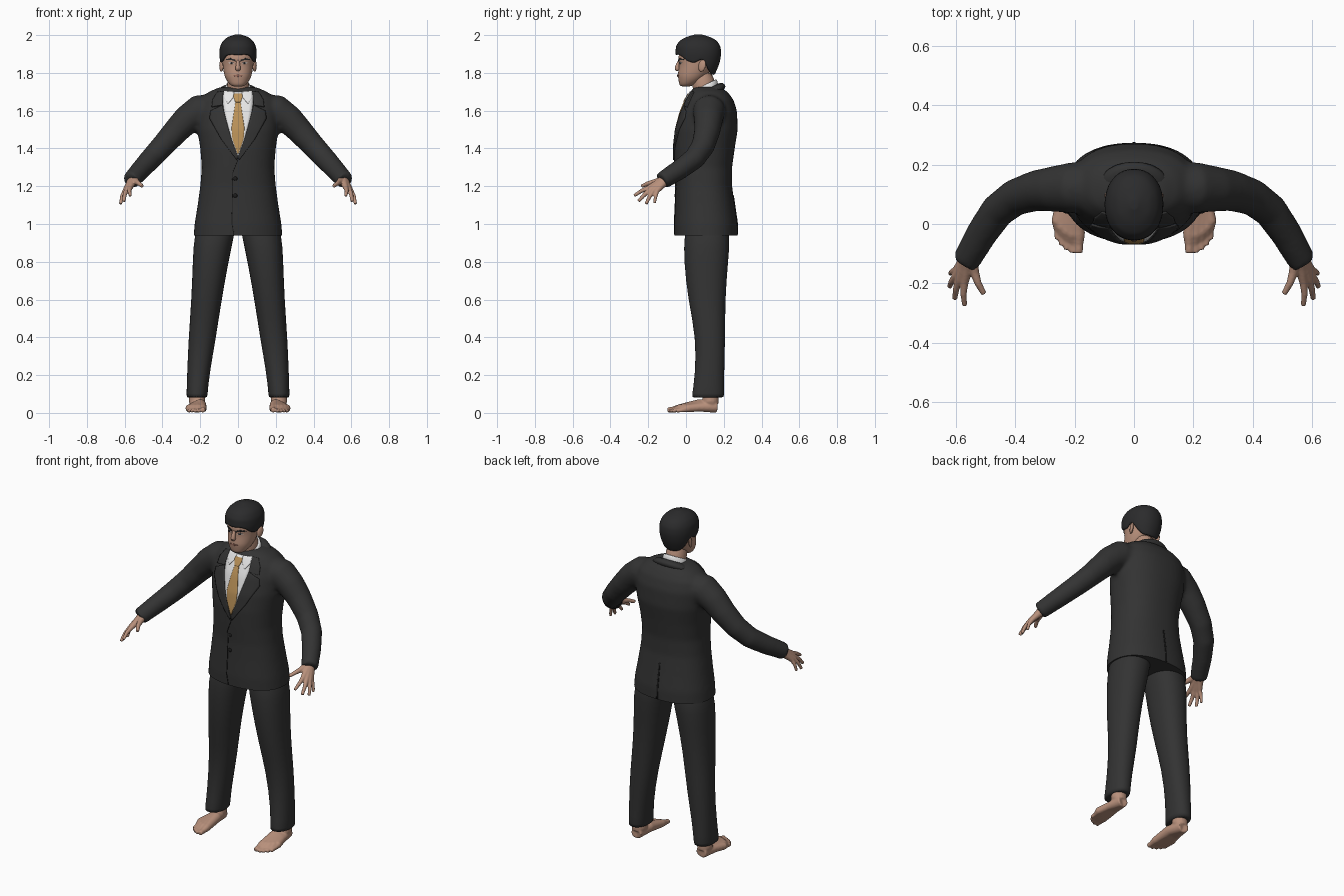
import bpy, bmesh, math
from mathutils import Vector
from mathutils.bvhtree import BVHTree

if "Cube" in bpy.data.objects:
    bpy.data.objects.remove(bpy.data.objects["Cube"])


def material(name, *rgb):
    mat = bpy.data.materials.new(name)
    mat.use_nodes = True
    mat.diffuse_color = (*rgb, 1)
    mat.node_tree.nodes["Principled BSDF"].inputs["Base Color"].default_value = (*rgb, 1)
    return mat


suit = material("charcoal suit", .033, .033, .033)
seam = material("dark seam", .012, .012, .012)
hair_dark = material("black hair", .024, .024, .025)
skin = material("tan skin", .48, .28, .2)
lip = material("muted lip", .33, .15, .11)
shirt = material("white shirt", .8, .8, .8)
gold = material("golden tie", .5, .29, .1)


def finish(name, bm, mat, *modifiers):
    """Turn a bmesh into a smooth object with (type, settings) modifiers."""
    mesh = bpy.data.meshes.new(name)
    bm.to_mesh(mesh)
    bm.free()
    mesh.materials.append(mat)
    obj = bpy.data.objects.new(name, mesh)
    bpy.context.collection.objects.link(obj)
    for kind, settings in modifiers:
        mod = obj.modifiers.new(kind.title(), kind)
        for key, value in settings.items():
            setattr(mod, key, value)
    bpy.ops.object.select_all(action='DESELECT')
    obj.select_set(True)
    bpy.context.view_layer.objects.active = obj
    bpy.ops.object.shade_smooth_by_angle(angle=math.radians(50))
    return obj


SUBSURF = ('SUBSURF', dict(levels=1, render_levels=1))
MIRROR = ('MIRROR', {})


def blend(voxel, passes):
    return (('REMESH', dict(mode='VOXEL', voxel_size=voxel, use_smooth_shade=True)),
            ('SMOOTH', dict(factor=.5, iterations=passes)))


def bridge(bm, rings, caps=True):
    """Join closed rings of points with quads."""
    rings = [[bm.verts.new(p) for p in ring] for ring in rings]
    for low, high in zip(rings, rings[1:]):
        for i in range(len(low)):
            bm.faces.new((low[i - 1], low[i], high[i], high[i - 1]))
    if caps:
        bm.faces.new(rings[0][::-1])
    bm.faces.new(rings[-1])
    bmesh.ops.recalc_face_normals(bm, faces=bm.faces)


def oval(z, xa, xb, ya, yb, angle, power=2):
    """Point of a rounded section; angle zero faces the front."""
    s, c = math.sin(angle), -math.cos(angle)
    x = math.copysign(abs(s) ** (2 / power), s)
    y = math.copysign(abs(c) ** (2 / power), c)
    return Vector(((xa + xb + (xb - xa) * x) / 2, (ya + yb + (yb - ya) * y) / 2, z))


def loft(bm, rows, power=2, tilt=0, sides=24):
    """Rows are (z, half width, front, back) or (z, x low, x high, front, back)."""
    rings = []
    for row in rows:
        if len(row) == 4:
            row = (row[0], -row[1], *row[1:])
        ring = [oval(*row, math.tau * i / sides, power) for i in range(sides)]
        for p in ring:
            p.z += tilt * (p.y - .1)
        rings.append(ring)
    bridge(bm, rings)


def tube(bm, path, side=1, sides=16):
    """Round tube along (x, y, z, radius) points."""
    points = [Vector((side * p[0], p[1], p[2])) for p in path]
    last, across, rings = None, None, []
    for i, p in enumerate(points):
        along = (points[min(i + 1, len(points) - 1)] - points[max(i - 1, 0)]).normalized()
        if last is None:
            across = along.orthogonal().normalized()
        else:
            across = last.rotation_difference(along) @ across
        last, other = along, along.cross(across)
        turns = [math.tau * k / sides for k in range(sides)]
        rings.append([p + path[i][3] * (across * math.cos(t) + other * math.sin(t)) for t in turns])
    bridge(bm, rings)


def sample(points, t):
    """Point at fraction t along a polyline."""
    t *= len(points) - 1
    i = min(int(t), len(points) - 2)
    return Vector(points[i]).lerp(Vector(points[i + 1]), t - i)


def drape(name, edge_a, edge_b, surface, lift, mat, side=1, facing=-1):
    """Thin plate between two (x, z) edges, laid on the front or back of a surface."""
    bm = bmesh.new()
    grid = []
    for r in range(25):
        a, b = sample(edge_a, r / 24), sample(edge_b, r / 24)
        row = []
        for c in range(9):
            x, z = a.lerp(b, c / 8)
            hit = surface.ray_cast(Vector((side * x, facing, z)), Vector((0, -facing, 0)))[0]
            y = hit.y if hit else .06
            row.append(bm.verts.new((side * x, y + facing * lift, z)))
        grid.append(row)
    for low, high in zip(grid, grid[1:]):
        for c in range(8):
            bm.faces.new((low[c], low[c + 1], high[c + 1], high[c]))
    bm.normal_update()
    if sum(f.normal.y for f in bm.faces) * facing < 0:
        bmesh.ops.reverse_faces(bm, faces=bm.faces)
    return finish(name, bm, mat, ('SOLIDIFY', dict(thickness=lift + .002, offset=-1)))


def surface_of(obj):
    return BVHTree.FromObject(obj, bpy.context.evaluated_depsgraph_get())


# Jacket: torso and sleeves blended together, then trimmed at the hem
bm = bmesh.new()
loft(bm, [(.88, .24, -.06, .275), (1, .23, -.063, .273), (1.1, .214, -.058, .258),
          (1.2, .2, -.055, .244), (1.3, .192, -.06, .244), (1.4, .2, -.063, .258),
          (1.5, .215, -.054, .274), (1.6, .217, -.027, .27), (1.66, .2, 0, .25),
          (1.7, .155, .022, .22), (1.725, .095, .045, .18)], power=2.3, sides=40)
for side in (1, -1):
    tube(bm, [(.12, .125, 1.605, .085), (.21, .122, 1.597, .086), (.27, .118, 1.553, .077),
              (.33, .112, 1.49, .069), (.4, .09, 1.412, .062), (.46, .045, 1.347, .058),
              (.515, -.035, 1.287, .053), (.568, -.128, 1.228, .047)], side, 24)
draft = finish("jacket_draft", bm, suit, *blend(.012, 6))
trimmed = bmesh.new()
trimmed.from_object(draft, bpy.context.evaluated_depsgraph_get())
bpy.data.objects.remove(draft)
bmesh.ops.bisect_plane(trimmed, geom=trimmed.verts[:] + trimmed.edges[:] + trimmed.faces[:],
                       plane_co=(0, 0, .94), plane_no=(0, 0, -1), clear_outer=True)
bmesh.ops.holes_fill(trimmed, edges=trimmed.edges[:], sides=0)
jacket = finish("jacket", trimmed, suit)
cloth = surface_of(jacket)

bm = bmesh.new()
loft(bm, [(1.655, .135, .05, .222), (1.69, .115, .045, .205), (1.712, .085, .045, .185)], tilt=.5)
finish("jacket_collar", bm, suit, SUBSURF)

# Shirt front, tie and lapels
drape("shirt_front", [(-.088, 1.7), (-.07, 1.57), (-.035, 1.45), (0, 1.355)],
      [(.088, 1.7), (.07, 1.57), (.035, 1.45), (.001, 1.355)], cloth, .002, shirt)
drape("tie_blade", [(-.012, 1.655), (-.034, 1.51), (-.03, 1.45), (-.002, 1.37)],
      [(.012, 1.655), (.034, 1.51), (.03, 1.45), (.002, 1.37)], cloth, .006, gold)
drape("tie_knot", [(-.022, 1.69), (-.024, 1.675), (-.013, 1.645)],
      [(.022, 1.69), (.024, 1.675), (.013, 1.645)], cloth, .009, gold)
for side, label in ((1, "left"), (-1, "right")):
    drape(label + "_shirt_collar_point", [(.02, 1.7), (.026, 1.67), (.05, 1.64)],
          [(.075, 1.705), (.075, 1.67), (.055, 1.64)], cloth, .006, shirt, side)
    drape(label + "_collar_leaf", [(.078, 1.705), (.083, 1.63)],
          [(.11, 1.7), (.135, 1.66), (.14, 1.62)], cloth, .008, suit, side)
    drape(label + "_lapel", [(.083, 1.63), (.068, 1.57), (.035, 1.45), (-.003, 1.35)],
          [(.145, 1.6), (.152, 1.56), (.09, 1.45), (.008, 1.34)], cloth, .008, suit, side)

# Front closing edge, buttons and back vent
drape("front_edge", [(0, 1.345), (-.03, 1.27), (-.034, 1), (-.025, .945)],
      [(.004, 1.345), (-.026, 1.27), (-.03, 1), (-.02, .945)], cloth, .003, seam)
drape("back_vent", [(-.004, 1.15), (-.005, .945)], [(.004, 1.15), (.005, .945)],
      cloth, .003, seam, facing=1)
for z in (1.24, 1.15):
    bm = bmesh.new()
    bmesh.ops.create_uvsphere(bm, u_segments=16, v_segments=8, radius=.011)
    front = cloth.ray_cast(Vector((-.014, -1, z)), Vector((0, 1, 0)))[0]
    for v in bm.verts:
        v.co = front + Vector((v.co.x, v.co.y * .5, v.co.z))
    finish("jacket_button", bm, seam)

# Trousers
bm = bmesh.new()
loft(bm, [(.08, .162, .273, .03, .202), (.085, .162, .273, .03, .202), (.2, .152, .27, .048, .202),
          (.4, .116, .262, .053, .208), (.6, .086, .247, .01, .208), (.8, .05, .24, -.012, .223),
          (.95, .018, .234, -.012, .238), (1.05, 0, .19, .02, .2)], power=2.2)
finish("trouser_legs", bm, suit, SUBSURF, MIRROR)

# Hands: palm bones and fingers blended together
bm = bmesh.new()
wrist = Vector((.553, -.102, 1.24))
for knuckle, tip, r in (((.537, -.165, 1.222), (.506, -.235, 1.2), .012),
                        ((.571, -.197, 1.192), (.571, -.275, 1.15), .0105),
                        ((.588, -.188, 1.182), (.604, -.252, 1.12), .011),
                        ((.599, -.174, 1.174), (.622, -.212, 1.106), .0105),
                        ((.6, -.155, 1.172), (.62, -.167, 1.11), .0095)):
    knuckle, tip = Vector(knuckle), Vector(tip)
    bend = knuckle.lerp(tip, .5) + Vector((.004, 0, .004))
    tube(bm, [(*wrist, .029), (*wrist.lerp(knuckle, .5), .02), (*knuckle, r * 1.3),
              (*bend, r), (*tip, r * .8)])
finish("hands", bm, skin, *blend(.004, 3), MIRROR)

# Bare feet: ankle, heel and a ray for each toe
bm = bmesh.new()
tube(bm, [(.217, .13, .14, .04), (.217, .13, .06, .044), (.217, .145, .034, .032)])
for i, (x, tip) in enumerate(((.186, -.098), (.208, -.097), (.227, -.087), (.244, -.072), (.258, -.052))):
    r = .011 if i else .015
    tube(bm, [(.217, .16, .033, .033), (.217 + (x - .217) * .6, .07, .042 - i * .003, .031 - i * .002),
              (x, tip + .06, .024, .021), (x, tip + .028, r + .003, r), (x, tip, r, r * .9)])
finish("feet", bm, skin, *blend(.005, 3), MIRROR)

# Neck and shirt collar band
bm = bmesh.new()
loft(bm, [(1.64, .06, .055, .17), (1.72, .057, .035, .155), (1.82, .06, .015, .145)])
finish("neck", bm, skin, SUBSURF)
bm = bmesh.new()
loft(bm, [(1.66, .085, .025, .18), (1.7, .076, .028, .172), (1.734, .066, .03, .164),
          (1.738, .064, .032, .162)], tilt=.5)
finish("shirt_collar", bm, shirt, SUBSURF)

# Head, nose and ears
bm = bmesh.new()
loft(bm, [(1.727, .028, -.026, .02), (1.738, .045, -.037, .05), (1.765, .064, -.04, .09),
          (1.785, .072, -.045, .11), (1.81, .078, -.041, .13), (1.85, .083, -.036, .15),
          (1.87, .084, -.043, .158), (1.9, .085, -.04, .16), (1.95, .07, -.01, .14),
          (1.975, .04, .03, .1)], power=2.15)
head = finish("head", bm, skin, SUBSURF)
face = surface_of(head)
bm = bmesh.new()
tube(bm, [(0, -.03, 1.872, .008), (0, -.043, 1.845, .01), (0, -.05, 1.825, .015), (0, -.038, 1.812, .014)])
finish("nose", bm, skin, SUBSURF)
bm = bmesh.new()
bmesh.ops.create_uvsphere(bm, u_segments=16, v_segments=10, radius=.032)
for v in bm.verts:
    v.co = Vector((.088 + v.co.x * .3 + v.co.y * .2, .085 + v.co.y * .6 + v.co.z * .15, 1.838 + v.co.z))
finish("ears", bm, skin, MIRROR)

# Painted face details
for side, label in ((1, "left"), (-1, "right")):
    drape(label + "_eyebrow", [(.013, 1.868), (.04, 1.878), (.064, 1.872)],
          [(.013, 1.861), (.04, 1.869), (.064, 1.868)], face, .004, hair_dark, side)
    drape(label + "_eye", [(.019, 1.85), (.035, 1.859), (.052, 1.853)],
          [(.019, 1.849), (.035, 1.848), (.052, 1.852)], face, .002, shirt, side)
    drape(label + "_iris", [(.029, 1.858), (.041, 1.858)],
          [(.029, 1.848), (.041, 1.848)], face, .003, hair_dark, side)
drape("lips", [(-.027, 1.786), (0, 1.791), (.027, 1.786)],
      [(-.027, 1.784), (0, 1.779), (.027, 1.784)], face, .004, lip)

# Hair cap with fringe, sideburns and nape
HAIRLINE = [1.892, 1.897, 1.89, 1.862, 1.85, 1.875, 1.82, 1.792, 1.788, 1.786]
SHAPE = [(1.78, .074, -.04, .148), (1.85, .094, -.048, .178), (1.9, .1, -.056, .187),
         (1.94, .096, -.054, .183), (1.97, .08, -.035, .165), (1.99, .055, 0, .13), (2.004, .012, .05, .08)]


def hair_point(angle, u):
    base = sample([(z, 0) for z in HAIRLINE], abs(angle) / math.pi).x
    z = base + (2.004 - base) * math.sin(u * math.pi / 2)
    for low, high in zip(SHAPE, SHAPE[1:]):
        if z <= high[0] + 1e-6:
            t = (z - low[0]) / (high[0] - low[0])
            half, front, back = (a + (b - a) * t for a, b in zip(low[1:], high[1:]))
            return oval(z, -half, half, front, back, angle, 2.15)


bm = bmesh.new()
bridge(bm, [[hair_point(math.tau * i / 48 - math.pi, u / 14) for i in range(48)] for u in range(15)], caps=False)
finish("hair", bm, hair_dark, ('SOLIDIFY', dict(thickness=.012, offset=-1)), SUBSURF)
